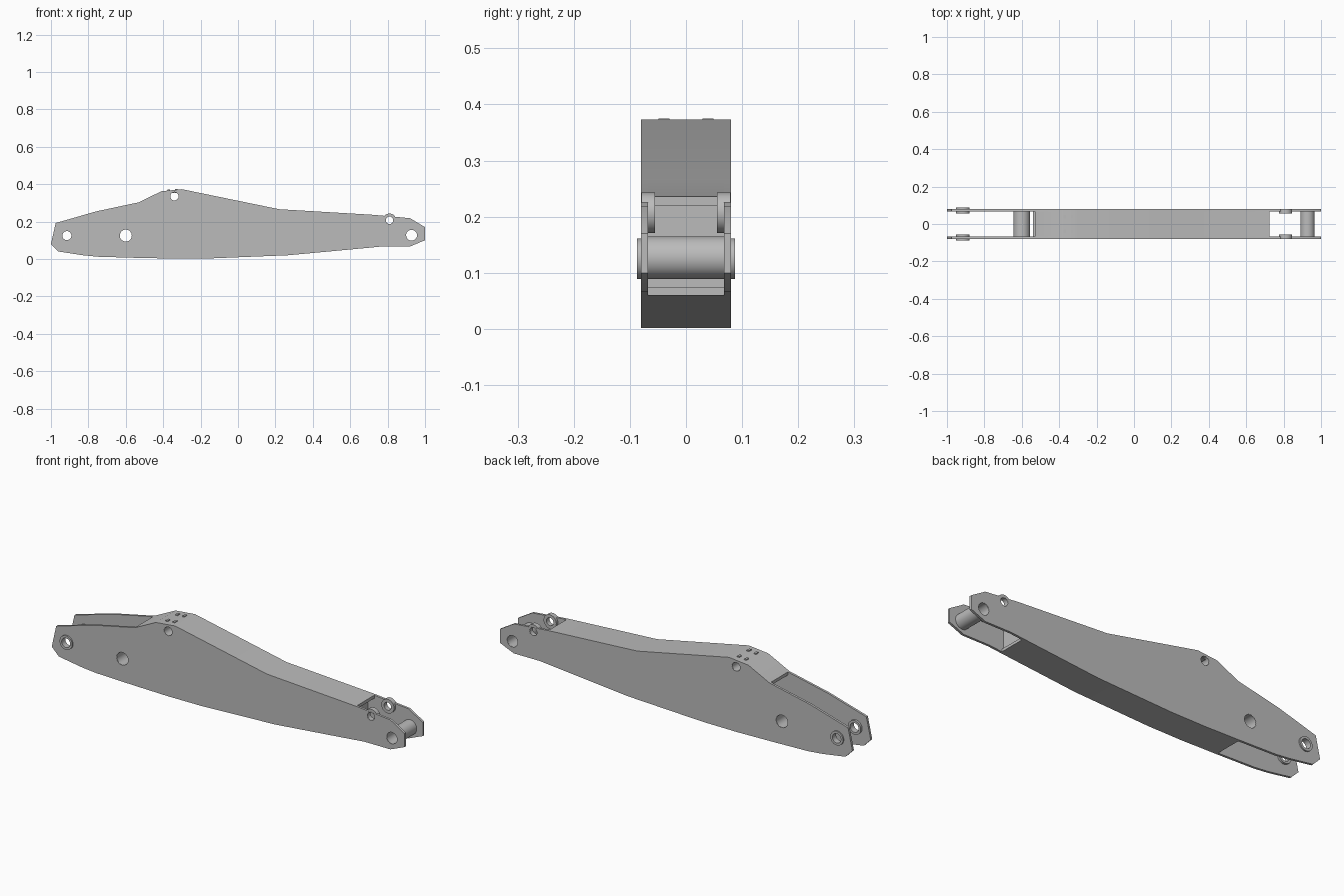
import bpy
import math

cube = bpy.data.objects.get("Cube")
if cube:
    bpy.data.objects.remove(cube, do_unlink=True)

steel = bpy.data.materials.new("plain_grey_steel")
steel.use_nodes = True
GREY = (0.5, 0.5, 0.5, 1)
steel.diffuse_color = GREY
steel.node_tree.nodes["Principled BSDF"].inputs["Base Color"].default_value = GREY


def circle(x, z, r, n=40):
    return [(x + r * math.cos(2 * math.pi * i / n), z + r * math.sin(2 * math.pi * i / n))
            for i in range(n)]


def slab(name, loops, y0, y1):
    """Extrude an x-z outline (first loop) with holes (other loops) from y0 to y1."""
    curve = bpy.data.curves.new(name, "CURVE")
    curve.dimensions = "2D"
    curve.fill_mode = "BOTH"
    curve.extrude = (y1 - y0) / 2
    for loop in loops:
        spline = curve.splines.new("POLY")
        spline.points.add(len(loop) - 1)
        for point, (x, z) in zip(spline.points, loop):
            point.co = (x, z, 0, 1)
        spline.use_cyclic_u = True
    obj = bpy.data.objects.new(name, curve)
    bpy.context.collection.objects.link(obj)
    obj.location.y = (y0 + y1) / 2
    obj.rotation_euler.x = math.pi / 2
    bpy.ops.object.select_all(action="DESELECT")
    obj.select_set(True)
    bpy.context.view_layer.objects.active = obj
    bpy.ops.object.convert(target="MESH")
    obj = bpy.context.object
    obj.data.materials.clear()
    obj.data.materials.append(steel)
    bpy.ops.object.shade_smooth_by_angle(angle=math.radians(30))
    return obj


def ring(name, x, z, outer, inner, y0, y1):
    slab(name, [circle(x, z, outer), circle(x, z, inner)], y0, y1)


def strip(name, path, thickness):
    """Bent plate following a path, filling the space between the side plates."""
    inside = [(x, z + thickness) for x, z in reversed(path)]
    slab(name, [path + inside], -INNER, INNER)


OUTER, INNER = 0.08, 0.068

# Pin holes: x, z, radius
rear_pin = (-0.915, 0.125, 0.025)
main_pin = (-0.60, 0.125, 0.033)
top_pin = (-0.34, 0.335, 0.023)
front_lug = (0.81, 0.207, 0.021)
front_pin = (0.928, 0.127, 0.03)

# Shared top and bottom edges
top_edge = [(-0.53, 0.303), (-0.41, 0.362), (-0.30, 0.373), (0.22, 0.266), (0.725, 0.236)]
bottom_edge = [(-0.54, 0.006), (-0.34, 0.002), (-0.15, 0.003), (0.27, 0.02), (0.70, 0.06)]
outline = ([(-1, 0.08), (-0.96, 0.04), (-0.83, 0.02), (-0.75, 0.012)] + bottom_edge
           + [(0.77, 0.067), (0.92, 0.067), (1, 0.1), (1, 0.17), (0.92, 0.218)]
           + top_edge[::-1] + [(-0.76, 0.254), (-0.975, 0.192)])

# Side plates, lug bosses and rear bushings
holes = [circle(*pin) for pin in (rear_pin, main_pin, top_pin, front_lug, front_pin)]
for side, s in (("left", 1), ("right", -1)):
    def span(a, b):
        return sorted((s * a, s * b))
    plate_name = "back" if s > 0 else "front"
    slab(plate_name + "_side_plate", [outline] + holes, *span(INNER, OUTER))
    ring(plate_name + "_rear_bushing", rear_pin[0], rear_pin[1], 0.036, 0.024, *span(0.057, 0.087))
    ring(plate_name + "_lug_boss", front_lug[0], front_lug[1], 0.036, 0.02, *span(0.055, 0.079))

# Cross tubes
ring("main_cross_tube", main_pin[0], main_pin[1], 0.045, 0.032, -0.079, 0.079)
ring("top_cross_tube", top_pin[0], top_pin[1], 0.03, 0.022, -0.079, 0.079)
ring("front_cross_tube", front_pin[0], front_pin[1], 0.038, 0.029, -0.079, 0.079)

# Top and bottom cover plates and the closing wall
strip("top_plate", top_edge, -0.016)
strip("bottom_plate", bottom_edge, 0.014)
slab("front_bulkhead", [[(0.68, 0.06), (0.69, 0.06), (0.69, 0.23), (0.68, 0.23)]], -INNER, INNER)

# Small tabs on the crest
for x in (-0.37, -0.33):
    for y in (-0.039, 0.039):
        z = 0.362 + (x + 0.41) * 0.1
        slab("crest_tab", [[(x - 0.006, z - 0.005), (x + 0.006, z - 0.005),
                            (x + 0.006, z + 0.005), (x - 0.006, z + 0.005)]], y - 0.01, y + 0.01)
